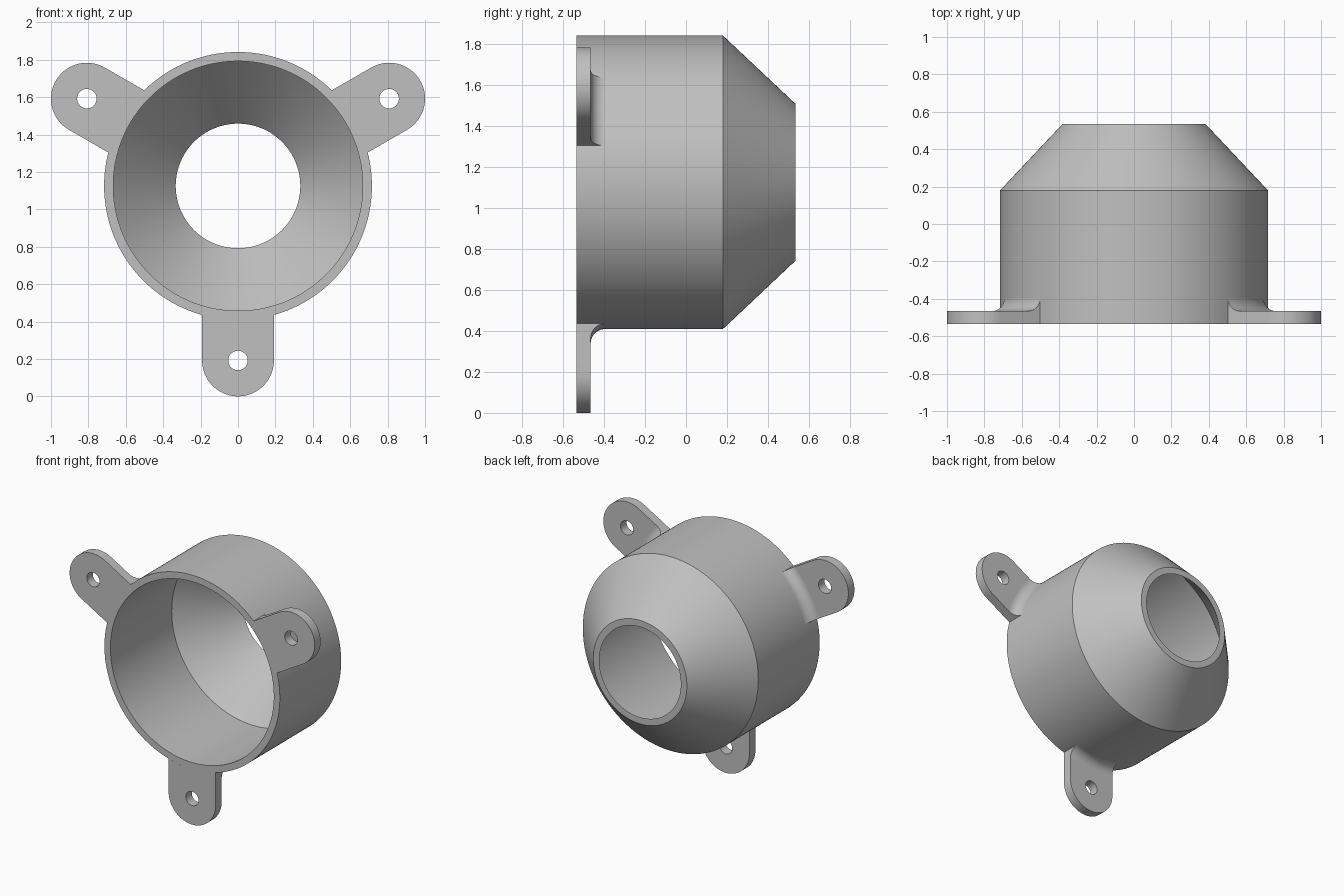
import bpy
import bmesh
from math import sin, cos, pi, radians, sqrt, asin

if "Cube" in bpy.data.objects:
    bpy.data.objects.remove(bpy.data.objects["Cube"])

CENTRE_Z = 1.125
OUTER, INNER = 0.716, 0.667            # drum radii
REAR_OUTER, REAR_INNER = 0.382, 0.333  # small end of the cone
FRONT, SHOULDER, BACK = -0.535, 0.18, 0.535
HALF_W, REACH, HOLE = 0.192, 0.933, 0.052
LUG_BACK, FILLET = -0.465, 0.07

gray = bpy.data.materials.new("plain_gray")
gray.use_nodes = True
color = (0.53, 0.53, 0.53, 1)
gray.diffuse_color = color
gray.node_tree.nodes["Principled BSDF"].inputs["Base Color"].default_value = color


def finish(name, bm):
    bmesh.ops.recalc_face_normals(bm, faces=bm.faces[:])
    mesh = bpy.data.meshes.new(name)
    bm.to_mesh(mesh)
    bm.free()
    mesh.materials.append(gray)
    obj = bpy.data.objects.new(name, mesh)
    bpy.context.collection.objects.link(obj)
    bpy.ops.object.select_all(action="DESELECT")
    obj.select_set(True)
    bpy.context.view_layer.objects.active = obj
    bpy.ops.object.shade_smooth_by_angle(angle=radians(30))
    return obj


def skin(bm, rings, closed):
    """Join neighbouring closed rings of vertices with quads."""
    pairs = list(zip(rings, rings[1:]))
    if closed:
        pairs.append((rings[-1], rings[0]))
    for a, b in pairs:
        for i in range(len(a)):
            j = (i + 1) % len(a)
            bm.faces.new((a[i], a[j], b[j], b[i]))


def placed(angle, across, out, y):
    """Point on a lug: sideways offset, distance from the axis, depth."""
    return (cos(angle) * out - sin(angle) * across, y,
            CENTRE_Z + sin(angle) * out + cos(angle) * across)


# Hollow drum with a tapered rear, as one revolved wall profile
def make_body(steps=180):
    profile = [(OUTER, FRONT), (OUTER, SHOULDER), (REAR_OUTER, BACK),
               (REAR_INNER, BACK), (INNER, SHOULDER), (INNER, FRONT)]
    bm = bmesh.new()
    rings = []
    for s in range(steps):
        a = 2 * pi * s / steps
        rings.append([bm.verts.new(placed(a, 0, r, y)) for r, y in profile])
    skin(bm, rings, True)
    finish("body", bm)


# Rounded mounting lug with a screw hole
def make_lug(name, angle):
    bm = bmesh.new()
    spread = asin(HALF_W / OUTER)
    outline = []
    for i in range(13):                # edge that hugs the drum
        a = spread * (1 - i / 6)
        outline.append((OUTER * sin(a), OUTER * cos(a)))
    for i in range(41):                # rounded end
        a = pi - pi * i / 40
        outline.append((HALF_W * cos(a), REACH + HALF_W * sin(a)))
    hole = [(HOLE * cos(2 * pi * i / 40), REACH + HOLE * sin(2 * pi * i / 40))
            for i in range(40)]
    edges = []
    for loop in (outline, hole):
        verts = [bm.verts.new(placed(angle, t, r, FRONT)) for t, r in loop]
        edges += [bm.edges.new((v, verts[i - 1])) for i, v in enumerate(verts)]
    bmesh.ops.triangle_fill(bm, edges=edges, use_beauty=True)
    new = bmesh.ops.extrude_face_region(bm, geom=bm.faces[:])["geom"]
    bmesh.ops.translate(bm, vec=(0, LUG_BACK - FRONT, 0),
                        verts=[g for g in new if isinstance(g, bmesh.types.BMVert)])
    finish(name, bm)


# Concave blend between the back of a lug and the drum
def make_fillet(name, angle):
    section = [(OUTER, LUG_BACK)]
    for i in range(13):
        a = pi / 2 * i / 12
        section.append((OUTER + FILLET * (1 - sin(a)),
                        LUG_BACK + FILLET * (1 - cos(a))))
    bm = bmesh.new()
    rings = []
    for s in range(17):
        t = HALF_W * (s / 8 - 1)
        rings.append([bm.verts.new(placed(angle, t, sqrt(r * r - t * t), y))
                      for r, y in section])
    skin(bm, rings, False)
    bm.faces.new(rings[0])
    bm.faces.new(rings[-1])
    finish(name, bm)


make_body()
for side, degrees in (("left", 30), ("right", 150), ("bottom", 270)):
    make_lug(side + "_lug", radians(degrees))
    make_fillet(side + "_lug_fillet", radians(degrees))
